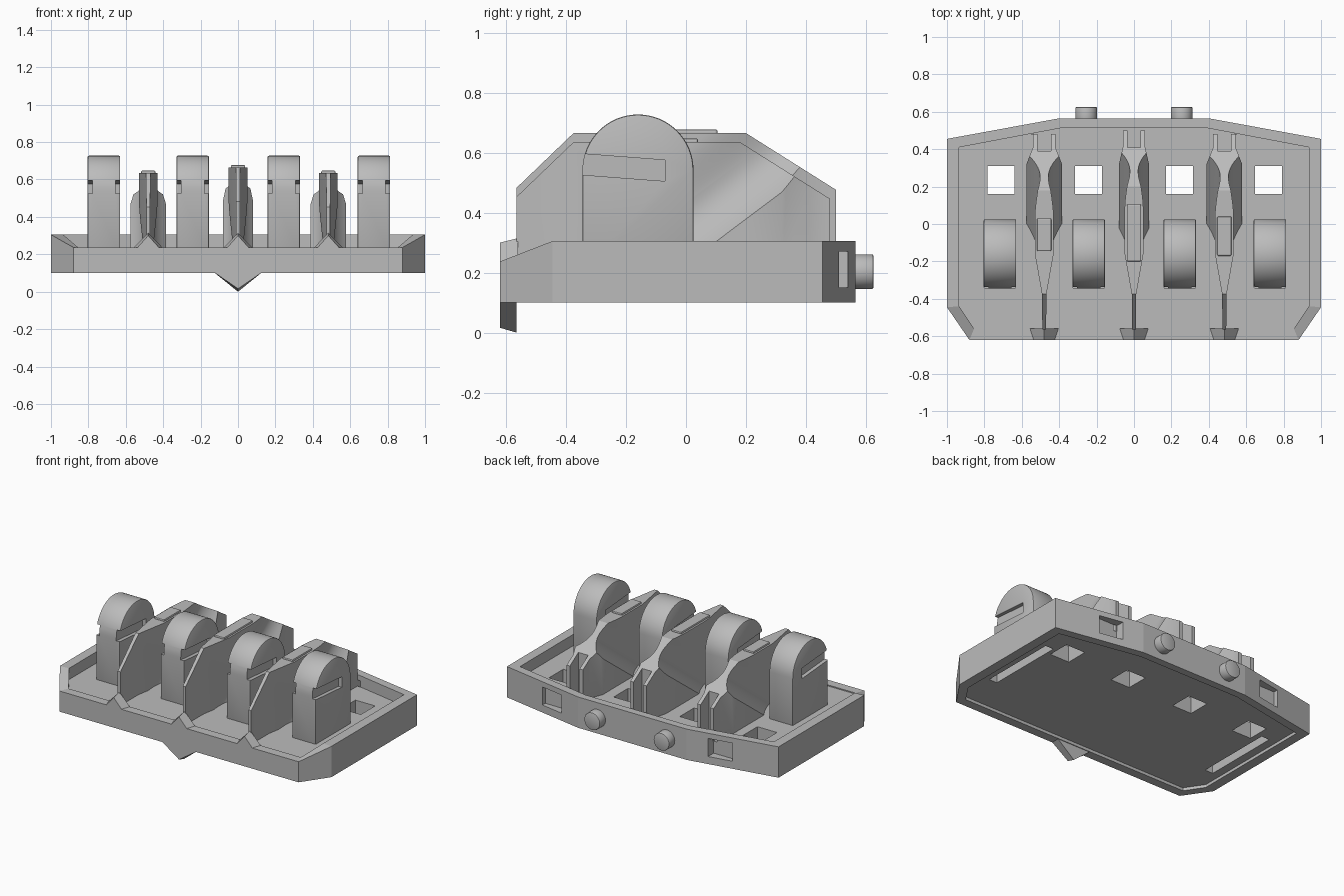
import bpy, bmesh, math

cube = bpy.data.objects.get("Cube")
if cube:
    bpy.data.objects.remove(cube, do_unlink=True)

grey = bpy.data.materials.new("plain grey")
grey.use_nodes = True
grey.diffuse_color = (0.5, 0.5, 0.5, 1)
grey.node_tree.nodes["Principled BSDF"].inputs["Base Color"].default_value = (0.5, 0.5, 0.5, 1)


def loft(name, rings):
    """Solid skinned through equal-sized rings, capped at both ends."""
    bm = bmesh.new()
    loops = [[bm.verts.new(p) for p in ring] for ring in rings]
    n = len(loops[0])
    for a, b in zip(loops, loops[1:]):
        for i in range(n):
            j = (i + 1) % n
            bm.faces.new((a[i], a[j], b[j], b[i]))
    bm.faces.new(loops[0])
    bm.faces.new(loops[-1])
    bmesh.ops.recalc_face_normals(bm, faces=bm.faces)
    mesh = bpy.data.meshes.new(name)
    bm.to_mesh(mesh)
    bm.free()
    mesh.materials.append(grey)
    obj = bpy.data.objects.new(name, mesh)
    bpy.context.collection.objects.link(obj)
    return obj


def box(name, x, y, z):
    return loft(name, [[(x[0], y[0], h), (x[1], y[0], h), (x[1], y[1], h), (x[0], y[1], h)] for h in z])


def bake(obj):
    """Replace the mesh by its modified result."""
    bpy.context.view_layer.update()
    done = bpy.data.meshes.new_from_object(obj.evaluated_get(bpy.context.evaluated_depsgraph_get()))
    obj.modifiers.clear()
    obj.data = done


def carve(obj, cutters):
    for cutter in cutters:
        cutter.hide_render = True
        mod = obj.modifiers.new("cut", "BOOLEAN")
        mod.operation = "DIFFERENCE"
        mod.solver = "EXACT"
        mod.object = cutter
    bake(obj)
    for cutter in cutters:
        bpy.data.objects.remove(cutter, do_unlink=True)


def bevel(obj, width):
    mod = obj.modifiers.new("bevel", "BEVEL")
    mod.width = width
    mod.segments = 2
    mod.limit_method = "ANGLE"
    mod.angle_limit = math.radians(50)
    bake(obj)


def smooth(obj):
    bpy.ops.object.select_all(action="DESELECT")
    obj.select_set(True)
    bpy.context.view_layer.objects.active = obj
    bpy.ops.object.shade_smooth_by_angle(angle=math.radians(30))


FLOOR, RIM, LIP = 0.23, 0.305, 0.237


def mirrored(half):
    return half + [(-x, y) for x, y in reversed(half)]


# Tray: outer and inner outlines skinned into a rimmed shell with a recessed underside
outer = mirrored([(0.88, -0.62), (1, -0.445), (1, 0.455), (0.4, 0.565)])
inner = mirrored([(0.855, -0.56), (0.935, -0.44), (0.935, 0.41), (0.38, 0.515)])


def level(outline, z):
    return [(x, y, z) for x, y in outline]


def rim(outline):
    return [(x, y, LIP if y < -0.5 else RIM) for x, y in outline]


tray = loft("tray", [level(inner, 0.12), level(inner, 0.1), level(outer, 0.1),
                     rim(outer), rim(inner), level(inner, FLOOR)])
cuts = [box("hole_cutter", (x - 0.072, x + 0.072), (0.16, 0.31), (0, 0.5))
        for x in (-0.71, -0.243, 0.243, 0.72)]
for side in (-1, 1):
    cuts.append(box("slot_cutter", (side * 0.85 - 0.03, side * 0.85 + 0.03), (-0.31, 0.22), (0, 0.2)))
    cuts.append(loft("pocket_cutter", [[(side * 0.54, 0.48, z), (side * 0.54, 0.7, z),
                                        (side * 0.7, 0.7, z), (side * 0.7, 0.48, z)] for z in (0.15, 0.27)]))
carve(tray, cuts)

# Rear pins
for name, x in (("left_pin", 0.255), ("right_pin", -0.255)):
    pin = loft(name, [[(x + 0.058 * math.cos(k * math.tau / 32), y, 0.203 + 0.058 * math.sin(k * math.tau / 32))
                       for k in range(32)] for y in (0.54, 0.625)])
    bevel(pin, 0.006)
    smooth(pin)

# Round-topped blocks with a groove on each flank
arch = [(-0.345, FLOOR - 0.03), (0.025, FLOOR - 0.03)]
arch += [(-0.16 + 0.185 * math.cos(k * math.pi / 32), 0.542 + 0.185 * math.sin(k * math.pi / 32))
         for k in range(33)]
groove = [(-0.4, 0.6), (-0.07, 0.575), (-0.07, 0.505), (-0.4, 0.53)]
for number, x in enumerate((-0.717, -0.242, 0.245, 0.727)):
    block = loft("round_block_%d" % (number + 1), [[(x + dx, y, z) for y, z in arch] for dx in (-0.087, 0.087)])
    bevel(block, 0.007)
    carve(block, [loft("groove_cutter", [[(x + s * dx, y, z) for y, z in groove] for dx in (0.062, 0.2)])
                  for s in (-1, 1)])
    smooth(block)


def waist(t):
    """Half width left by the scoop at distance t ahead of its rear edge."""
    if t < 0.24:
        return 0.022 + 0.08 * (1 - t / 0.24) ** 2
    u = min((t - 0.24) / 0.28, 1)
    return 0.022 + 0.028 * u * u * (3 - 2 * u)


def scoop(x, side):
    """Curved cutter leaning up and backwards."""
    steps = [k * 0.02 for k in range(28)] + [1.7]
    curve = [(waist(t), -t) for t in steps] + [(0.3, -1.7), (0.3, 0)]
    return loft("scoop_cutter", [[(x + side * w, 0.02 + s + 1.33 * (z - 0.235), z) for w, s in curve]
                                 for z in (0.15, 0.8)])


# Dividers: blade front, scooped flanks, forked rear, cap plate and front foot
for name, x, half, top, bend, end, cap in (
        ("right", -0.48, 0.095, 0.635, 0.18, 0.48, (-0.145, 0.03)),
        ("middle", 0, 0.08, 0.665, 0.2, 0.5, (-0.2, 0.105)),
        ("left", 0.483, 0.095, 0.635, 0.18, 0.48, (-0.17, 0.04))):

    def height(y):
        return top - max(0, y - bend) * 0.63 - max(0, -0.375 - y) * 0.96

    sections = [(-0.565, 0.01), (-0.375, 0.012), (-0.16, 0.05), (-0.13, half), (bend, half),
                (0.32, half), (0.41, 0.06), (end, 0.06)]
    divider = loft(name + "_divider", [[(x - w, y, 0.2), (x + w, y, 0.2), (x + w, y, height(y)), (x - w, y, height(y))]
                                       for y, w in sections])
    carve(divider, [scoop(x, 1), scoop(x, -1),
                    box("fork_cutter", (x - 0.036, x + 0.036), (end - 0.09, 0.6), (FLOOR, 0.8))])
    smooth(divider)
    plate = box(name + "_cap_plate", (x - 0.038, x + 0.038), cap, (top - 0.02, top + 0.012))
    bevel(plate, 0.006)
    loft(name + "_foot", [[(x - w, y, LIP - 0.01), (x + w, y, LIP - 0.01), (x, y, z)]
                          for y, w, z in ((-0.62, 0.065, 0.3), (-0.56, 0.085, 0.315))])

# Pointed tooth under the front edge
loft("front_tooth", [[(-0.13, y, 0.105), (0.13, y, 0.105), (0, y, z)] for y, z in ((-0.62, 0.016), (-0.565, 0))])
